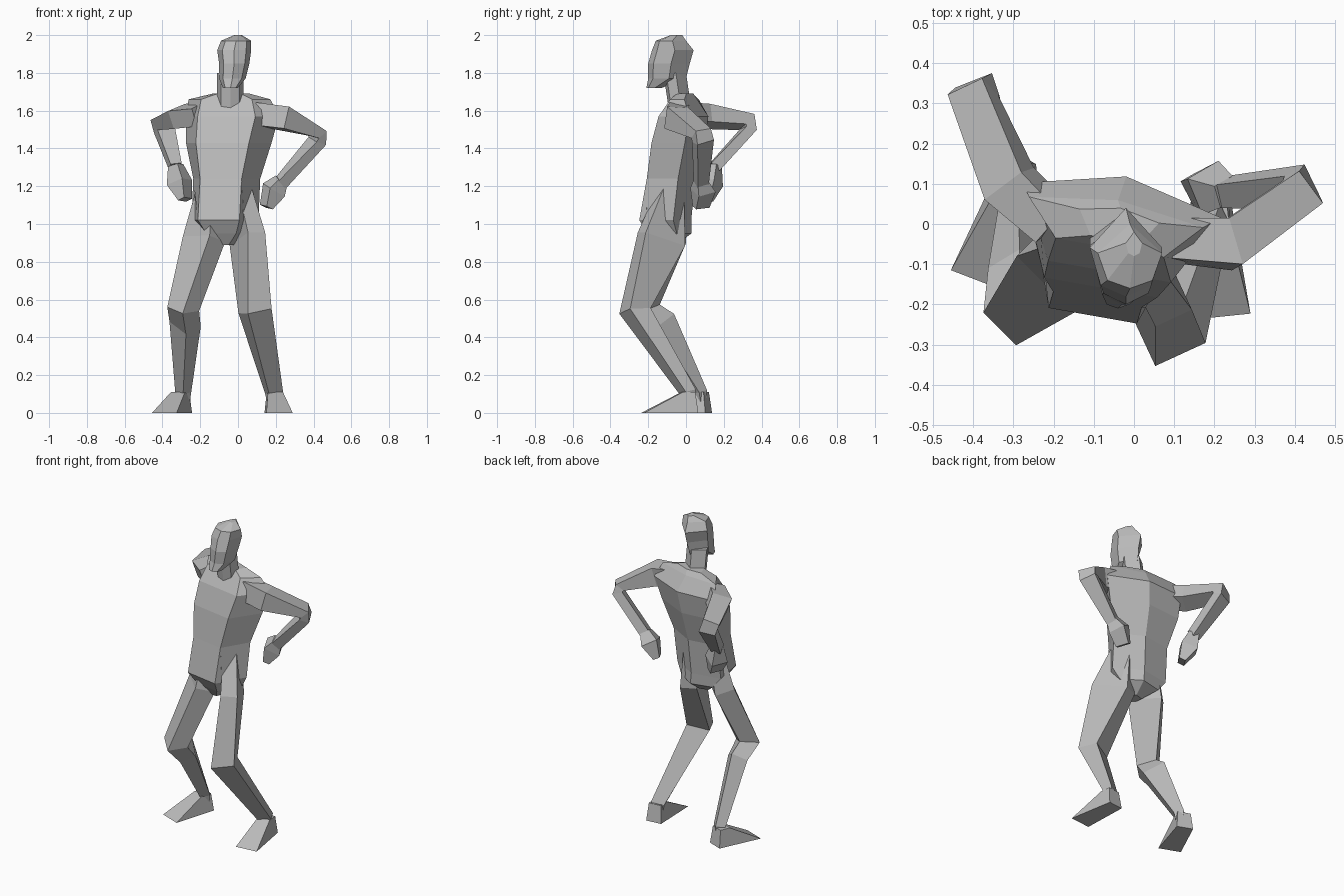
import bpy
import bmesh
from math import radians
from mathutils import Matrix, Vector

UNIT = 0.01  # all part sizes below are in hundredths

if "Cube" in bpy.data.objects:
    bpy.data.objects.remove(bpy.data.objects["Cube"], do_unlink=True)

# One plain grey for the whole figure
grey = bpy.data.materials.new("plain grey")
grey.use_nodes = True
colour = (0.5, 0.5, 0.5, 1)
grey.diffuse_color = colour
grey.node_tree.nodes["Principled BSDF"].inputs["Base Color"].default_value = colour

# Unit cross-sections: front panel with a spine ridge, pointed face, plain box
TRUNK = [(-.62, -1), (.62, -1), (1, .5), (0, 1), (-1, .5)]
SKULL = [(-.7, -.75), (0, -1), (.7, -.75), (1, .1), (0, 1), (-1, .1)]
BOX = [(-1, -1), (1, -1), (1, 1), (-1, 1)]


def skin(name, rings):
    """Join matching rings of points into one closed flat-shaded part."""
    bm = bmesh.new()
    loops = [[bm.verts.new(Vector(p) * UNIT) for p in ring] for ring in rings]
    for low, high in zip(loops, loops[1:]):
        for i in range(len(low)):
            j = (i + 1) % len(low)
            bm.faces.new((low[i], low[j], high[j], high[i]))
    bm.faces.new(loops[0][::-1])
    bm.faces.new(loops[-1])
    bmesh.ops.recalc_face_normals(bm, faces=bm.faces)
    mesh = bpy.data.meshes.new(name)
    bm.to_mesh(mesh)
    bm.free()
    mesh.materials.append(grey)
    part = bpy.data.objects.new(name, mesh)
    bpy.context.collection.objects.link(part)
    return part


def stack(name, section, stations, turn=0):
    """Level rings, each given as centre x, y, z, half width, half depth."""
    spin = Matrix.Rotation(radians(turn), 3, "Z")
    rings = []
    for x, y, z, wide, deep in stations:
        rings.append([Vector((x, y, z)) + spin @ Vector((u * wide, v * deep, 0))
                      for u, v in section])
    return skin(name, rings)


def limb(name, side, stations):
    """Box section swept along a bent path, mitred at each joint."""
    path = [Vector(s[:3]) for s in stations]
    steps = [(b - a).normalized() for a, b in zip(path, path[1:])]
    rings = []
    for i, (centre, station) in enumerate(zip(path, stations)):
        along = (steps[max(i - 1, 0)] + steps[min(i, len(steps) - 1)]).normalized()
        across = Vector(side)
        across = (across - along * across.dot(along)).normalized()
        normal = along.cross(across)
        wide, deep = station[3:]
        rings.append([centre + across * u * wide + normal * v * deep for u, v in BOX])
    return skin(name, rings)


def foot(name, heel, toe, heel_half, toe_half, ankle_half=4):
    """Wedge that slopes from the ankle down to a wide toe edge."""
    heel, toe = Vector((*heel, 0)), Vector((*toe, 0))
    across = (toe - heel).cross(Vector((0, 0, 1))).normalized()
    rings = []
    for height, start, end, rear, fore in ((0, 0, 1, heel_half, toe_half),
                                           (11, .05, .28, ankle_half, ankle_half)):
        lift = Vector((0, 0, height))
        back, front = heel.lerp(toe, start) + lift, heel.lerp(toe, end) + lift
        rings.append([back - across * rear, back + across * rear,
                      front + across * fore, front - across * fore])
    return skin(name, rings)


def fuse(body, parts):
    """Union the parts into the body so no surfaces stay buried inside."""
    for part in parts:
        union = body.modifiers.new("join " + part.name, "BOOLEAN")
        union.operation = "UNION"
        union.solver = "EXACT"
        union.object = part
    graph = bpy.context.evaluated_depsgraph_get()
    mesh = bpy.data.meshes.new_from_object(body.evaluated_get(graph))
    body.modifiers.clear()
    body.data = mesh
    for part in parts:
        bpy.data.objects.remove(part, do_unlink=True)


# Torso, from crotch to shoulder line, turned a little to its right
body = stack("body", TRUNK, [
    (-7, -10, 89, 5, 5),
    (-7, -8, 95, 13, 11),
    (-8, -10, 102, 18, 13),
    (-7, -7, 124, 18, 12),
    (-6, -3, 143, 23, 13),
    (-4, 0, 157, 25, 12),
    (-5, 0, 166, 22, 6),
    (-4, 0, 169, 10, 4),
], turn=-10)

# Neck and head
neck = stack("neck", SKULL, [(-4, -3, 160, 7, 6), (-4, -6, 180, 7, 6)])
head = stack("head", SKULL, [
    (-4, -17, 172, 4, 4),
    (-3, -10, 177, 7, 10),
    (-2, -9, 185, 8, 11),
    (-2, -7, 192, 9, 11),
    (-1, -8, 197, 8, 8),
    (0, -5, 200, 2, 3),
])

# Legs: hip, thigh, knee, ankle
left_leg = limb("left_leg", (.9, .42, 0), [
    (1, -8, 118, 4, 6),
    (5, -13, 92, 5, 12),
    (9, -27, 54, 7, 6),
    (19, 1, 11, 4, 3),
    (19, 1, 6, 3, 2),
])
right_leg = limb("right_leg", (.7, .7, 0), [
    (-15, -7, 118, 4, 6),
    (-18, -11, 92, 6, 10),
    (-29, -22, 55, 6, 6),
    (-28, -13, 47, 5, 7),
    (-29, 7, 11, 3, 3),
    (-29, 7, 6, 3, 2),
])

# Feet
left_foot = foot("left_foot", (19, 6), (22, -23), 5, 7)
right_foot = foot("right_foot", (-29, 12), (-39, -14), 5, 7)

# Arms: shoulder, upper arm, two-point elbow, wrist
left_arm = limb("left_arm", (-.5, .86, 0), [
    (9, -4, 158, 5, 6),
    (24, -5, 156, 6, 6),
    (42, 8, 148, 5, 3),
    (42, 9, 144, 5, 3),
    (22, 8, 121, 3, 3),
])
right_arm = limb("right_arm", (.9, .42, .35), [
    (-20, 0, 158, 5, 5),
    (-31, 10, 157, 6, 5),
    (-40, 32, 154, 5, 4),
    (-39, 33, 150, 5, 3),
    (-33, 15, 130, 3, 3),
])

# Hands resting by the hips
left_hand = limb("left_hand", (-.5, .86, 0), [
    (23, 8, 123, 3, 3),
    (19, 9, 118, 5, 5),
    (15, 8, 109, 4, 2),
])
right_hand = limb("right_hand", (.5, .86, 0), [
    (-33, 15, 131, 3, 3),
    (-31, 13, 122, 5, 5),
    (-28, 10, 113, 4, 2),
])

fuse(body, [neck, head, left_leg, right_leg, left_foot, right_foot,
            left_arm, right_arm, left_hand, right_hand])
